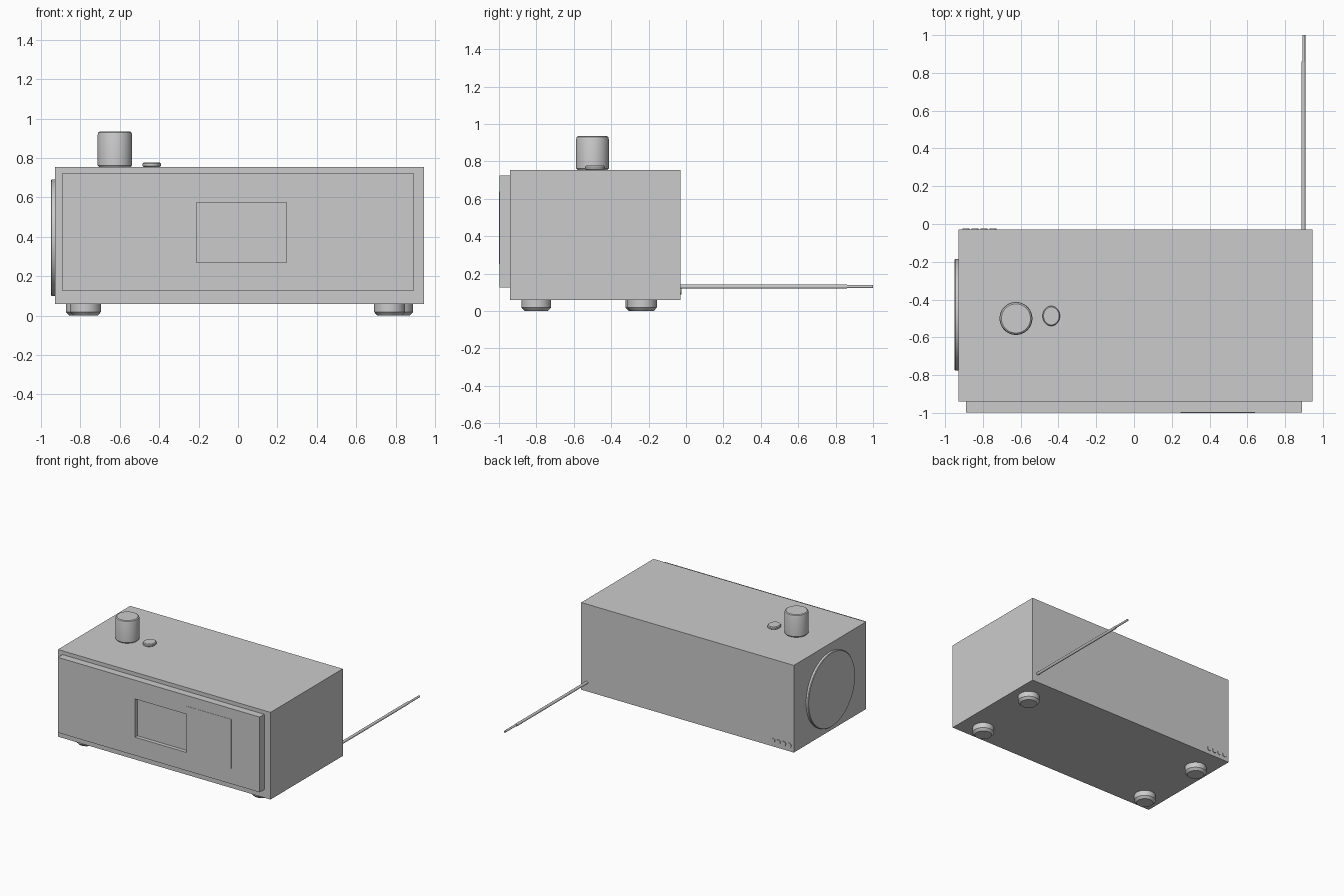
import bpy
import bmesh
import math
from mathutils import Matrix, Vector

default_cube = bpy.data.objects.get("Cube")
if default_cube:
    bpy.data.objects.remove(default_cube, do_unlink=True)

grey = bpy.data.materials.new("plain grey")
grey.use_nodes = True
COLOUR = (0.6, 0.6, 0.6, 1)
grey.diffuse_color = COLOUR
grey.node_tree.nodes["Principled BSDF"].inputs["Base Color"].default_value = COLOUR


def finish(name, bm, smooth=False):
    """Turn a bmesh into a named grey object."""
    bmesh.ops.recalc_face_normals(bm, faces=bm.faces)
    mesh = bpy.data.meshes.new(name)
    bm.to_mesh(mesh)
    bm.free()
    mesh.materials.append(grey)
    obj = bpy.data.objects.new(name, mesh)
    bpy.context.collection.objects.link(obj)
    if smooth:
        bpy.ops.object.select_all(action="DESELECT")
        obj.select_set(True)
        bpy.context.view_layer.objects.active = obj
        bpy.ops.object.shade_smooth_by_angle(angle=math.radians(35))
    return obj


def box_mesh(low, high):
    low, high = Vector(low), Vector(high)
    bm = bmesh.new()
    bmesh.ops.create_cube(bm, size=1)
    bmesh.ops.scale(bm, vec=high - low, verts=bm.verts)
    bmesh.ops.translate(bm, vec=(low + high) / 2, verts=bm.verts)
    return bm


def turned(name, profile, origin, axis="Z", stretch=1, sides=48):
    """Lathe (radius, height) points about an axis, closing both ends."""
    bm = bmesh.new()
    rings = []
    for radius, height in profile:
        rings.append([bm.verts.new((radius * math.cos(a), stretch * radius * math.sin(a), height))
                      for a in (math.tau * i / sides for i in range(sides))])
    for a, b in zip(rings, rings[1:]):
        for i in range(sides):
            j = (i + 1) % sides
            bm.faces.new((a[i], a[j], b[j], b[i]))
    bm.faces.new(rings[0])
    bm.faces.new(rings[-1])
    turn = {"Z": Matrix(),
            "Y": Matrix.Rotation(-math.pi / 2, 4, "X"),
            "-X": Matrix.Rotation(-math.pi / 2, 4, "Y")}[axis]
    bm.transform(Matrix.Translation(origin) @ turn)
    return finish(name, bm, smooth=True)


# Cabinet
finish("cabinet", box_mesh((-0.93, -0.94, 0.06), (0.945, -0.03, 0.755)))

# Front panel with a recessed screen
bm = box_mesh((-0.89, -0.998, 0.125), (0.89, -0.94, 0.725))
front = min(bm.faces, key=lambda f: f.calc_center_median().y)
bmesh.ops.inset_region(bm, faces=[front], thickness=0.1)
for v in front.verts:
    v.co.x = -0.21 if v.co.x < 0 else 0.245
    v.co.z = 0.27 if v.co.z < 0.425 else 0.575
sunk = bmesh.ops.extrude_discrete_faces(bm, faces=[front])["faces"][0]
bmesh.ops.translate(bm, vec=(0, 0.03, 0), verts=sunk.verts)
finish("front_panel", bm)

# Thin plate beside the screen
finish("front_plate", box_mesh((0.247, -1.0, 0.25), (0.64, -0.997, 0.64)))

# Round speaker cover on the right side
turned("side_speaker", [(0.296, 0), (0.296, 0.016), (0.292, 0.02)],
       (-0.93, -0.48, 0.395), "-X", sides=64)

# Controls on top
turned("volume_knob", [(0.081, 0), (0.087, 0.008), (0.087, 0.165), (0.084, 0.175), (0.077, 0.18)],
       (-0.625, -0.5, 0.755))
turned("top_button", [(0.04, 0), (0.046, 0.005), (0.046, 0.016), (0.041, 0.022)],
       (-0.438, -0.487, 0.755), stretch=1.15)

# Feet with chamfered bottoms
for name, x, y in (("front_right_foot", -0.775, -0.8), ("back_right_foot", -0.795, -0.245),
                   ("front_left_foot", 0.77, -0.8), ("back_left_foot", 0.81, -0.235)):
    turned(name, [(0.062, 0), (0.079, 0.018), (0.079, 0.06)], (x, y, 0), sides=32)

# Aerial in two sections, fixed to the back
turned("aerial_base", [(0.011, 0), (0.011, 0.89)], (0.897, -0.03, 0.13), "Y", sides=16)
turned("aerial_tip", [(0.008, 0), (0.008, 0.14)], (0.899, 0.86, 0.13), "Y", sides=16)

# Row of sockets on the back
for i in range(4):
    turned(f"back_socket_{i + 1}", [(0.019, 0), (0.019, 0.005)],
           (-0.89 + 0.048 * i, -0.03, 0.108), "Y", sides=24)
